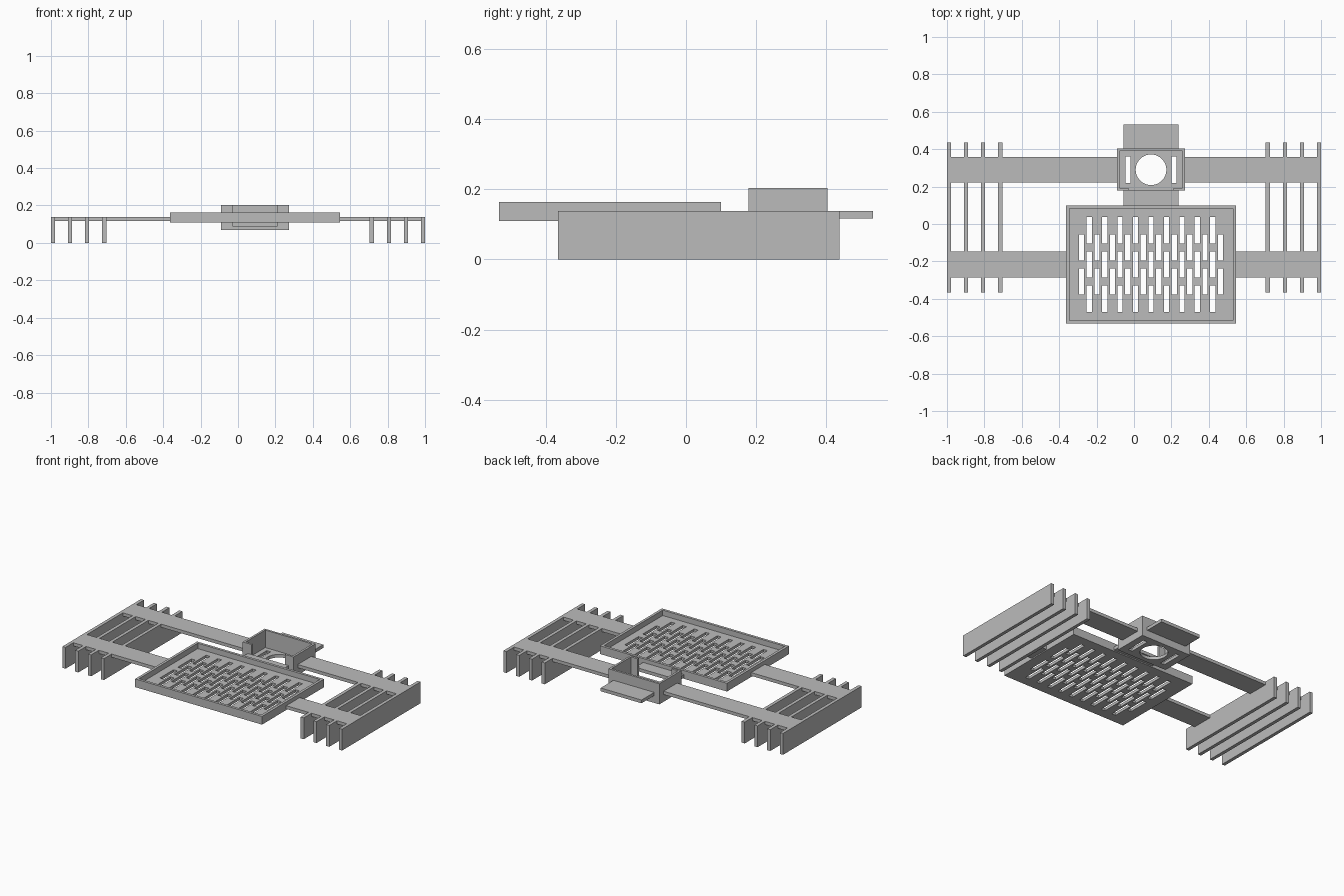
import bpy
import bmesh
from mathutils import Matrix

if "Cube" in bpy.data.objects:
    bpy.data.objects.remove(bpy.data.objects["Cube"], do_unlink=True)

grey = bpy.data.materials.new("plain grey")
grey.use_nodes = True
GREY = (0.5, 0.5, 0.5, 1)
grey.diffuse_color = GREY
grey.node_tree.nodes["Principled BSDF"].inputs["Base Color"].default_value = GREY


def add_box(bm, x, y, z):
    """Add a cuboid from (low, high) ranges."""
    spans = (x, y, z)
    centre = [(a + b) / 2 for a, b in spans]
    size = [b - a for a, b in spans]
    bmesh.ops.create_cube(bm, size=1, matrix=Matrix.Translation(centre) @ Matrix.Diagonal((*size, 1)))


def finish(name, bm):
    mesh = bpy.data.meshes.new(name)
    bm.to_mesh(mesh)
    bm.free()
    mesh.materials.append(grey)
    obj = bpy.data.objects.new(name, mesh)
    bpy.context.collection.objects.link(obj)
    return obj


def box(name, x, y, z):
    bm = bmesh.new()
    add_box(bm, x, y, z)
    return finish(name, bm)


def cut(obj, cutter):
    """Subtract a cutter and remove it."""
    mod = obj.modifiers.new("cut", "BOOLEAN")
    mod.operation = "DIFFERENCE"
    mod.solver = "EXACT"
    mod.object = cutter
    bpy.context.view_layer.update()
    result = bpy.data.meshes.new_from_object(obj.evaluated_get(bpy.context.evaluated_depsgraph_get()))
    obj.modifiers.clear()
    obj.data = result
    bpy.data.objects.remove(cutter, do_unlink=True)


MID = 0.091          # centre line of tray and holder
DECK = (0.117, 0.138)  # height range of the flat bars


def around(half, centre=MID):
    return (centre - half, centre + half)


# Tray with raised rim
tray = box("tray", around(0.454), (-0.533, 0.1), (0.11, 0.163))
cut(tray, box("tray_pocket", around(0.437), (-0.516, 0.083), (0.128, 0.3)))

# Staggered drain slots
slots = bmesh.new()
PITCH, ROW, TRAY_Y = 0.0413, 0.0915, -0.2165
for col in range(-9, 10):
    rows = (-1, 1) if col % 2 else (-2, 0, 2)
    for row in rows:
        add_box(slots, around(0.014, MID + col * PITCH), around(0.07, TRAY_Y + row * ROW), (0, 0.3))
cut(tray, finish("slot_cutter", slots))

# Holder box, open at the front
holder = box("holder", around(0.182), (0.178, 0.403), (0.07, 0.203))
FLOOR = 0.09
cut(holder, box("holder_pocket", around(0.168), (0.192, 0.389), (FLOOR, 0.3)))
cut(holder, box("holder_opening", around(0.12), (0.1, 0.25), (FLOOR, 0.3)))

# Round hole and two side slots in the holder floor
holes = bmesh.new()
bmesh.ops.create_cone(holes, cap_ends=True, segments=48, radius1=0.082, radius2=0.082, depth=1,
                      matrix=Matrix.Translation((MID, 0.29, 0)))
for side in (-1, 1):
    add_box(holes, around(0.014, MID + side * 0.123), around(0.07, 0.29), (0, 0.3))
cut(holder, finish("hole_cutter", holes))

# Plates in front of and behind the holder
box("front_plate", around(0.146), (0.09, 0.18), DECK)
box("back_plate", around(0.146), (0.4, 0.533), DECK)

# Side bars and rows of upright fins
for side, label in ((-1, "right"), (1, "left")):
    inner_back = MID + side * 0.175
    inner_front = MID + side * 0.45
    for name, y, inner in (("back", 0.29, inner_back), ("front", -0.2165, inner_front)):
        box(f"{label}_{name}_bar", sorted((inner, side * 0.99)), around(0.069, y), DECK)
    for i in range(4):
        box(f"{label}_fin_{i + 1}", around(0.011, side * (0.989 - i * 0.0913)), (-0.365, 0.437), (0, 0.138))
